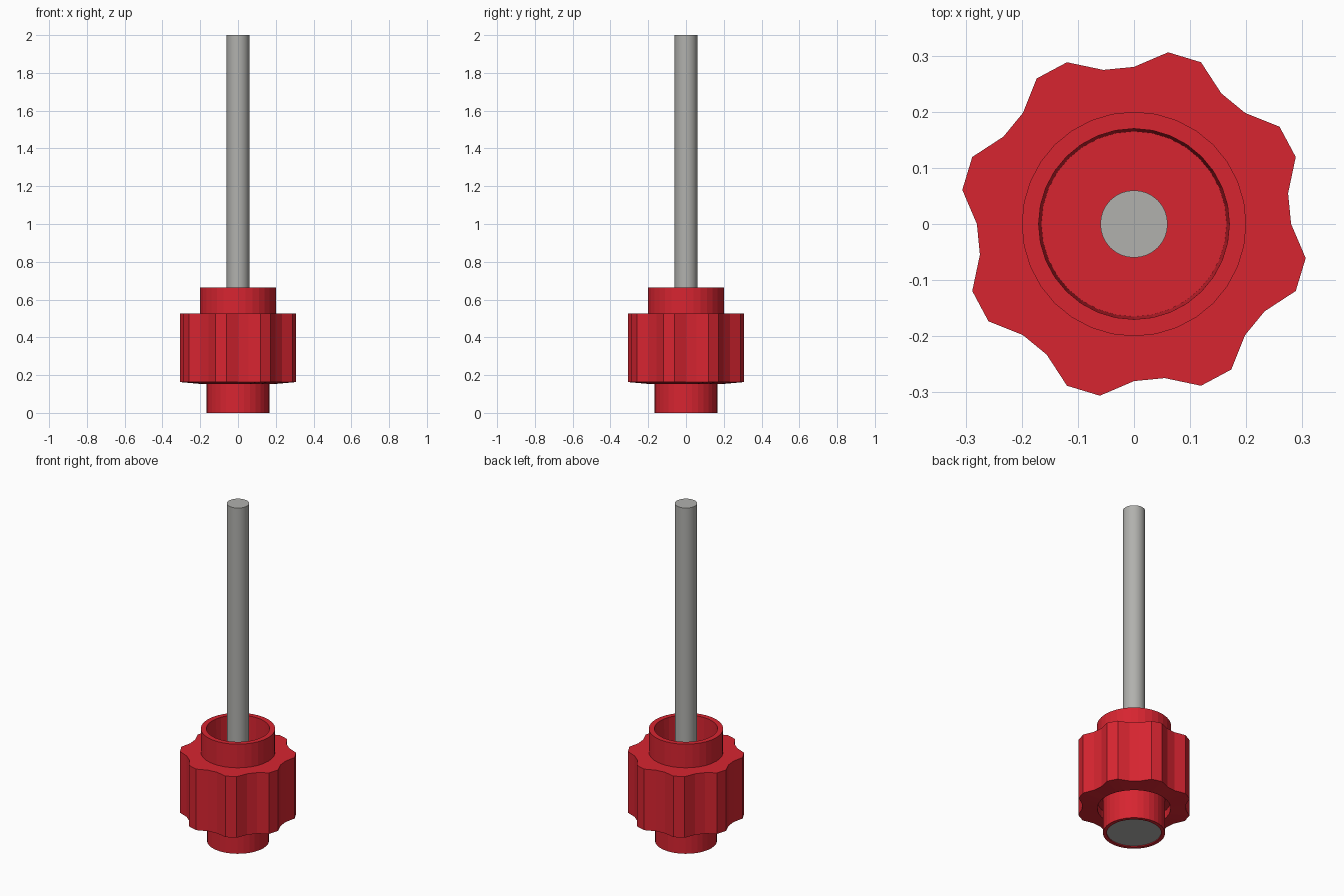
import bpy, bmesh, math

if "Cube" in bpy.data.objects:
    bpy.data.objects.remove(bpy.data.objects["Cube"])

N = 32


def material(name, rgb):
    m = bpy.data.materials.new(name)
    m.diffuse_color = (*rgb, 1.0)
    m.use_nodes = True
    m.node_tree.nodes["Principled BSDF"].inputs["Base Color"].default_value = m.diffuse_color
    return m


red = material("red plastic", (0.68, 0.018, 0.03))
grey = material("grey metal", (0.44, 0.44, 0.42))


def loft(name, rings, mat, closed=False, smooth=False):
    """Stack rings (radius or radius function, z) around the z axis."""
    bm = bmesh.new()
    loops = []
    for r, z in rings:
        loop = []
        for k in range(N):
            a = 2 * math.pi * k / N
            rad = r(k) if callable(r) else r
            loop.append(bm.verts.new((rad * math.cos(a), rad * math.sin(a), z)))
        loops.append(loop)
    pairs = list(zip(loops, loops[1:]))
    if closed:
        pairs.append((loops[-1], loops[0]))
    else:
        bm.faces.new(loops[0][::-1])
        bm.faces.new(loops[-1])
    for lo, hi in pairs:
        for k in range(N):
            j = (k + 1) % N
            bm.faces.new((lo[k], lo[j], hi[j], hi[k]))
    bmesh.ops.recalc_face_normals(bm, faces=bm.faces)
    me = bpy.data.meshes.new(name)
    bm.to_mesh(me)
    bm.free()
    me.materials.append(mat)
    ob = bpy.data.objects.new(name, me)
    bpy.context.collection.objects.link(ob)
    if smooth:
        bpy.ops.object.select_all(action='DESELECT')
        bpy.context.view_layer.objects.active = ob
        ob.select_set(True)
        bpy.ops.object.shade_smooth_by_angle(angle=math.radians(30))
    return ob


# scalloped grip: eight lobes of four points each
def lobe(k):
    return (0.28, 0.28, 0.312, 0.312)[k % 4]


loft("grip_ring", [(lobe, 0.163), (lobe, 0.525), (0.198, 0.525), (0.198, 0.153)],
     red, closed=True)

# hollow hub: open cup above, narrower sleeve below
loft("hub", [(0.147, 0.012), (0.147, 0.0), (0.167, 0.0), (0.167, 0.20),
             (0.20, 0.20), (0.20, 0.665), (0.17, 0.665), (0.165, 0.35)], red)

# metal head showing in the sleeve, and the long rod
loft("rod_head", [(0.146, 0.005), (0.146, 0.03)], grey)
loft("rod", [(0.06, 0.03), (0.06, 2.0)], grey, smooth=True)
